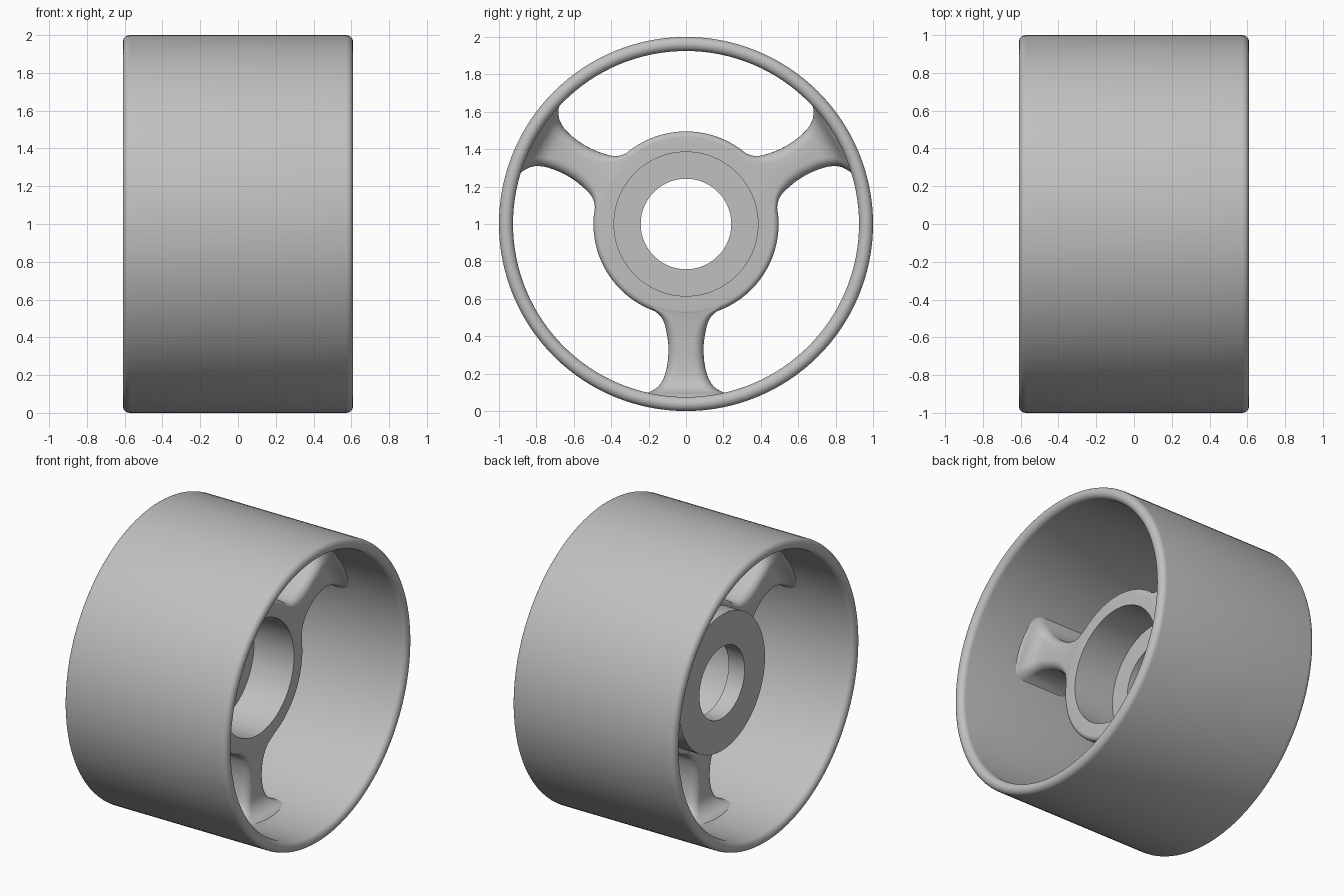
import bpy, bmesh, math

cube = bpy.data.objects.get("Cube")
if cube:
    bpy.data.objects.remove(cube, do_unlink=True)

GREY = (0.53, 0.53, 0.53, 1.0)
mat = bpy.data.materials.new("plain grey")
mat.use_nodes = True
mat.diffuse_color = GREY
mat.node_tree.nodes["Principled BSDF"].inputs["Base Color"].default_value = GREY


def finish(name, bm):
    bmesh.ops.recalc_face_normals(bm, faces=bm.faces[:])
    mesh = bpy.data.meshes.new(name)
    bm.to_mesh(mesh)
    bm.free()
    mesh.materials.append(mat)
    obj = bpy.data.objects.new(name, mesh)
    bpy.context.collection.objects.link(obj)
    bpy.ops.object.select_all(action='DESELECT')
    obj.select_set(True)
    bpy.context.view_layer.objects.active = obj
    bpy.ops.object.shade_smooth_by_angle(angle=math.radians(35))
    return obj


def arc(cx, cr, rad, start, end, n=8):
    """Arc points (x, radius), angles in degrees."""
    angles = [math.radians(start + (end - start) * i / n) for i in range(n + 1)]
    return [(cx + rad * math.cos(a), cr + rad * math.sin(a)) for a in angles]


def bridge(bm, rings, closed):
    """Skin a list of vertex rings with quads."""
    n = len(rings[0])
    for i in range(len(rings) if closed else len(rings) - 1):
        a, b = rings[i], rings[(i + 1) % len(rings)]
        for j in range(n):
            k = (j + 1) % n
            bm.faces.new((a[j], a[k], b[k], b[j]))


def lathe(name, profile, steps=128):
    """Turn a closed (x, radius) profile about the axle."""
    bm = bmesh.new()
    rings = []
    for s in range(steps):
        a = 2 * math.pi * s / steps
        rings.append([bm.verts.new((x, r * math.cos(a), 1 + r * math.sin(a)))
                      for x, r in profile])
    bridge(bm, rings, True)
    return finish(name, bm)


# Rim: wide thin band with fully rounded ends
half, wall = 0.61, 0.0375
mid = 1 - wall
lathe("rim", arc(half - wall, mid, wall, 90, -90, 12)
      + arc(wall - half, mid, wall, -90, -270, 12))

# Hub: ring with rounded outer edges, wide bore
hub_half, hub_r, bore, fillet = 0.15, 0.495, 0.385, 0.03
lathe("hub_ring", [(-hub_half, bore), (hub_half, bore)]
      + arc(hub_half - fillet, hub_r - fillet, fillet, 0, 90)
      + arc(fillet - hub_half, hub_r - fillet, fillet, 90, 180))

# Flange plate closing one end of the bore
lathe("hub_plate", [(-0.27, 0.242), (-hub_half, 0.242), (-hub_half, 0.46), (-0.27, 0.46)])

# Spoke sections: distance from axle, half width, half depth
SECTIONS = [
    (0.44, 0.21, 0.149), (0.475, 0.155, 0.148), (0.51, 0.125, 0.146),
    (0.56, 0.108, 0.143), (0.64, 0.095, 0.14), (0.72, 0.096, 0.138),
    (0.79, 0.108, 0.141), (0.835, 0.125, 0.148), (0.87, 0.15, 0.165),
    (0.895, 0.188, 0.19), (0.915, 0.23, 0.225), (0.94, 0.25, 0.25),
]


def smooth_path(pts, sub=4):
    """Catmull-Rom interpolation."""
    out = []
    for i in range(len(pts) - 1):
        p0, p1 = pts[max(i - 1, 0)], pts[i]
        p2, p3 = pts[i + 1], pts[min(i + 2, len(pts) - 1)]
        for s in range(sub):
            t = s / sub
            out.append(tuple(
                0.5 * (2 * b + (c - a) * t + (2 * a - 5 * b + 4 * c - d) * t * t
                       + (3 * b - a - 3 * c + d) * t ** 3)
                for a, b, c, d in zip(p0, p1, p2, p3)))
    return out + [pts[-1]]


def rounded_rect(w, d, rad):
    pts = []
    for q, (sx, sw) in enumerate(((1, 1), (-1, 1), (-1, -1), (1, -1))):
        pts += arc(sx * (d - rad), sw * (w - rad), rad, 90 * q, 90 * q + 90, 6)
    return pts


def spoke(name, degrees):
    ca, sa = math.cos(math.radians(degrees)), math.sin(math.radians(degrees))
    bm = bmesh.new()
    rings = []
    for r, w, d in smooth_path(SECTIONS):
        # corners soften from the hub outward
        rad = min(0.055, 0.03 + max(0, r - 0.46) * 0.2)
        rings.append([bm.verts.new((x, r * ca - t * sa, 1 + r * sa + t * ca))
                      for x, t in rounded_rect(w, d, rad)])
    bridge(bm, rings, False)
    bm.faces.new(rings[0])
    bm.faces.new(rings[-1])
    return finish(name, bm)


# Three equal spokes
for label, angle in (("lower", -90), ("back", 30), ("front", 150)):
    spoke(label + "_spoke", angle)
